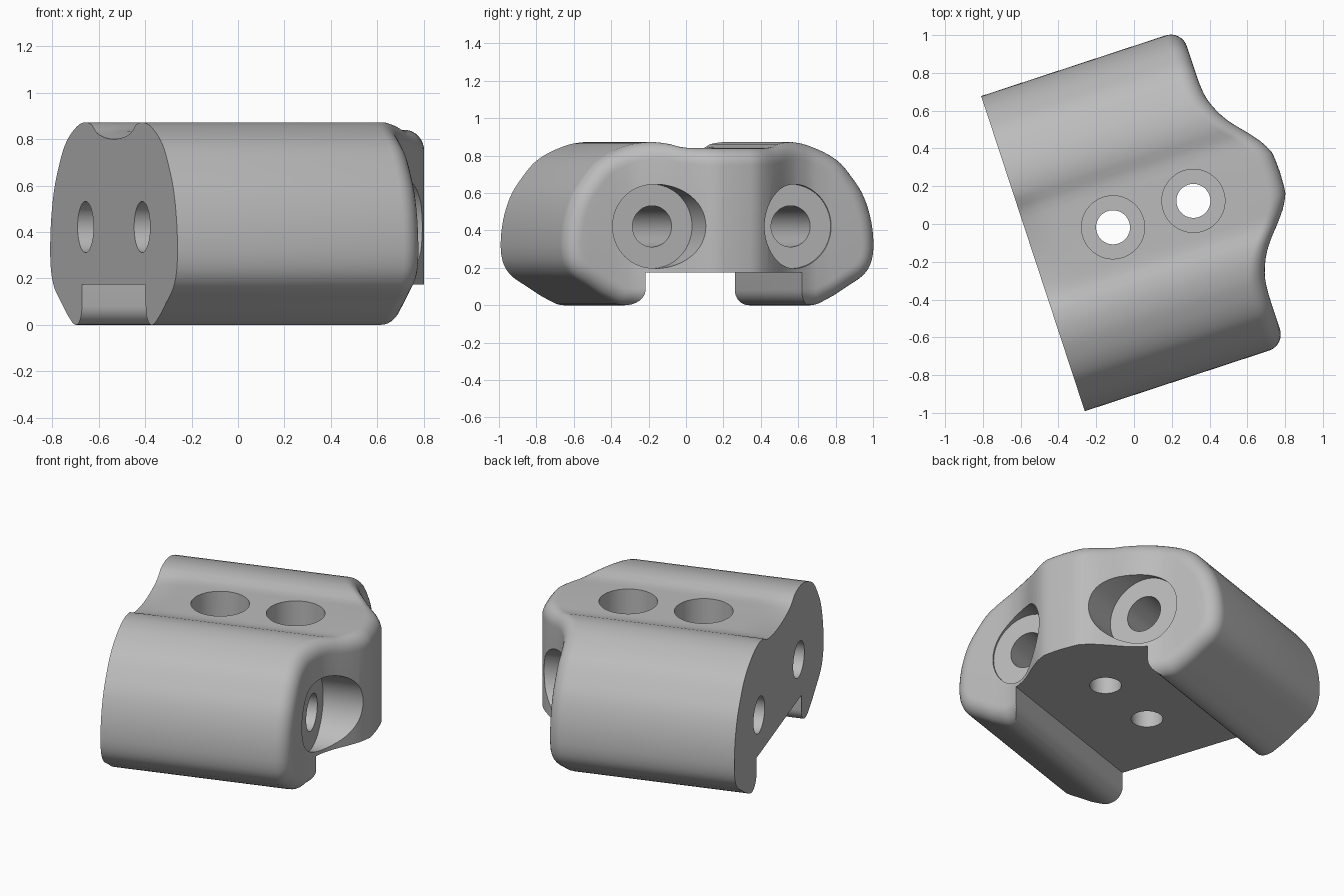
import bpy, bmesh, math
from mathutils import Matrix

if "Cube" in bpy.data.objects:
    bpy.data.objects.remove(bpy.data.objects["Cube"], do_unlink=True)

HALF, BACK, FILLET, STEPS, COLS = 0.878, -0.557, 0.09, 8, 72
PLACE = Matrix.Rotation(math.radians(18.2), 4, "Z") @ Matrix.Translation((0, 0.018, 0))

grey = bpy.data.materials.new("plain grey")
grey.use_nodes = True
grey.diffuse_color = (0.5, 0.5, 0.5, 1)
grey.node_tree.nodes["Principled BSDF"].inputs["Base Color"].default_value = (0.5, 0.5, 0.5, 1)


def curve(points, x):
    """Smooth height through a short list of points."""
    n = len(points)
    x = min(max(x, points[0][0]), points[-1][0])
    i = next(k for k in range(n - 1) if x <= points[k + 1][0] + 1e-9)

    def slope(k):
        if k in (0, n - 1):
            k = min(max(k, 0), n - 2)
            return (points[k + 1][1] - points[k][1]) / (points[k + 1][0] - points[k][0])
        a = (points[k][1] - points[k - 1][1]) / (points[k][0] - points[k - 1][0])
        b = (points[k + 1][1] - points[k][1]) / (points[k + 1][0] - points[k][0])
        return 0 if a * b <= 0 else 2 * a * b / (a + b)

    (x0, y0), (x1, y1) = points[i], points[i + 1]
    w = x1 - x0
    t = (x - x0) / w
    return (y0 * (1 + 2 * t) * (1 - t) ** 2 + y1 * t * t * (3 - 2 * t)
            + w * t * (1 - t) * (slope(i) * (1 - t) - slope(i + 1) * t))


def around(points):
    """Reparametrise by angle so the bulging sides stay round."""
    return [(math.asin(min(d / HALF, 1)), z) for d, z in points]


TOP = around([(0, 0.84), (0.2, 0.84), (0.25, 0.845), (0.32, 0.866), (0.39, 0.873), (0.46, 0.866),
              (0.57, 0.832), (0.68, 0.77), (0.76, 0.68), (0.814, 0.6), (0.853, 0.5), (HALF, 0.32)])
BOTTOM = around([(0, 0), (0.53, 0), (0.62, 0.034), (0.73, 0.1), (0.825, 0.165), (0.865, 0.23), (HALF, 0.32)])
NOSE = [(0, 0.82), (0.1, 0.815), (0.17, 0.785), (0.25, 0.725), (0.34, 0.648),
        (0.42, 0.6), (0.52, 0.567), (0.62, 0.56), (0.9, 0.56)]

# closed cross-section: top from one side to the other, then back underneath
angles = [math.pi * (i / COLS - 0.5) for i in range(COLS + 1)]
section = [(HALF * math.sin(a), curve(TOP, abs(a))) for a in angles]
section += [(HALF * math.sin(a), curve(BOTTOM, abs(a))) for a in reversed(angles[1:-1])]
COUNT = len(section)


def inset(amount):
    ring = []
    for i, (d, z) in enumerate(section):
        (ax, az), (bx, bz) = section[i - 1], section[(i + 1) % COUNT]
        tx, tz = bx - ax, bz - az
        length = math.hypot(tx, tz)
        ring.append((d + amount * tz / length, z - amount * tx / length))
    return ring


# body: lofted rings, ending in a rounded rim around the shaped nose
bm = bmesh.new()
rings = []
for u, dip in ((BACK, 0.04), (-0.5, 0.025), (-0.44, 0.01), (-0.36, 0)):
    ring = []
    for i, (d, z) in enumerate(section):
        drop = dip * max(0, 1 - (d / 0.3) ** 2) if i <= COLS else 0
        ring.append(bm.verts.new((u, d, z - drop)))
    rings.append(ring)
for s in range(STEPS + 1):
    t = math.pi / 2 * s / STEPS
    rings.append([bm.verts.new((curve(NOSE, abs(d)) - FILLET * (1 - math.sin(t)), d, z))
                  for d, z in inset(FILLET * (1 - math.cos(t)))])
for a, b in zip(rings, rings[1:]):
    for i in range(COUNT):
        j = (i + 1) % COUNT
        bm.faces.new((a[i], a[j], b[j], b[i]))
bm.faces.new(rings[0])
end = rings[-1]
for i in range(COLS):
    low = [end[-i % COUNT], end[-(i + 1) % COUNT]]
    quad = list(dict.fromkeys([end[i], end[i + 1], low[1], low[0]]))
    bm.faces.new(quad)
bmesh.ops.recalc_face_normals(bm, faces=bm.faces)


def make(name, mesh_data):
    mesh = bpy.data.meshes.new(name)
    mesh_data.to_mesh(mesh)
    mesh_data.free()
    mesh.materials.append(grey)
    obj = bpy.data.objects.new(name, mesh)
    bpy.context.collection.objects.link(obj)
    return obj


body = make("clamp_block", bm)


def cut(cutter):
    mod = body.modifiers.new(cutter.name, "BOOLEAN")
    mod.operation, mod.solver, mod.object = "DIFFERENCE", "EXACT", cutter
    bpy.context.view_layer.objects.active = body
    bpy.ops.object.modifier_apply(modifier=mod.name)
    bpy.data.objects.remove(cutter, do_unlink=True)


def drill(name, radius, start, stop, across, along_z):
    """Round hole, either vertical at u = across or lengthwise at d = across."""
    c = bmesh.new()
    mid = (start + stop) / 2
    if along_z:
        m = Matrix.Translation((across, 0, mid))
    else:
        m = Matrix.Translation((mid, across, 0.422)) @ Matrix.Rotation(math.pi / 2, 4, "Y")
    bmesh.ops.create_cone(c, cap_ends=True, segments=64, radius1=radius, radius2=radius,
                          depth=stop - start, matrix=m)
    cut(make(name, c))


# underside slot, flared where the feet are rounded
half = [(0.52, -0.2)] + [(0.52 - 0.08 * math.cos(a), 0.08 - 0.08 * math.sin(a))
                         for a in (math.pi / 2 * (1 - k / 8) for k in range(9))] + [(0.44, 0.175)]
outline = half + [(-d, z) for d, z in reversed(half)]
c = bmesh.new()
face = c.faces.new([c.verts.new((-1, d, z)) for d, z in outline])
solid = bmesh.ops.extrude_face_region(c, geom=[face])
bmesh.ops.translate(c, vec=(2.5, 0, 0), verts=[v for v in solid["geom"] if isinstance(v, bmesh.types.BMVert)])
bmesh.ops.recalc_face_normals(c, faces=c.faces)
cut(make("slot_cutter", c))

# vertical and lengthwise bolt holes with counterbores
for u in (-0.111, 0.337):
    drill("top_hole", 0.09, -0.3, 1.2, u, True)
    drill("top_counterbore", 0.167, 0.42, 1.2, u, True)
for d in (-0.39, 0.39):
    drill("long_hole", 0.11, -1, 1.2, d, False)
    drill("long_counterbore", 0.225, 0.55, 1.2, d, False)

body.data.transform(PLACE)
bpy.ops.object.select_all(action="DESELECT")
body.select_set(True)
bpy.context.view_layer.objects.active = body
bpy.ops.object.shade_smooth_by_angle(angle=math.radians(30))
